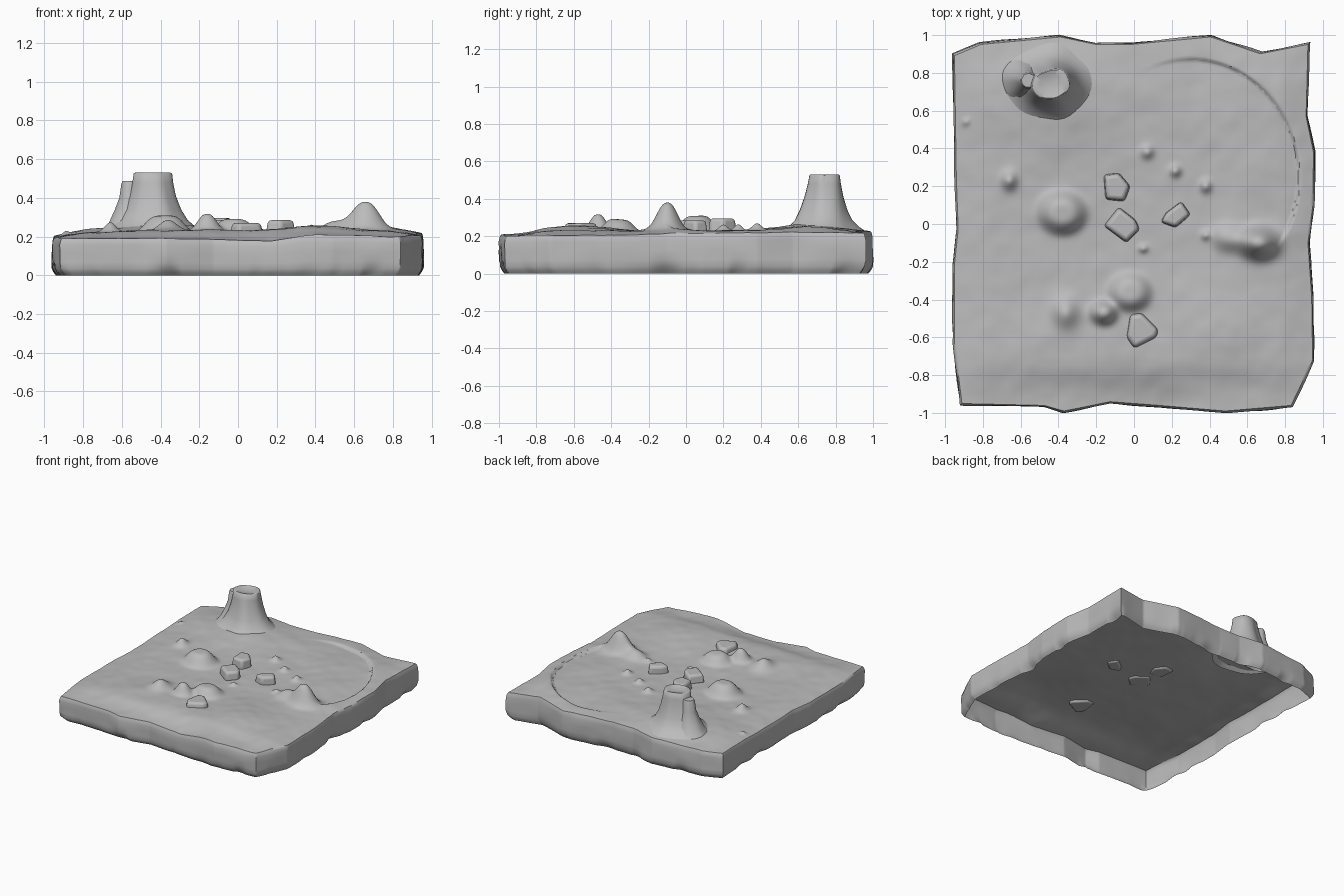
import bpy, bmesh, math
from mathutils import Vector, noise

if "Cube" in bpy.data.objects:
    bpy.data.objects.remove(bpy.data.objects["Cube"])

stone = bpy.data.materials.new("grey stone")
stone.use_nodes = True
GREY = (0.5, 0.5, 0.5, 1)
stone.diffuse_color = GREY
stone.node_tree.nodes["Principled BSDF"].inputs["Base Color"].default_value = GREY


def finish(bm, name, angle=50):
    mesh = bpy.data.meshes.new(name)
    bm.to_mesh(mesh)
    bm.free()
    obj = bpy.data.objects.new(name, mesh)
    bpy.context.collection.objects.link(obj)
    mesh.materials.append(stone)
    bpy.ops.object.select_all(action="DESELECT")
    obj.select_set(True)
    bpy.context.view_layer.objects.active = obj
    bpy.ops.object.shade_smooth_by_angle(angle=math.radians(angle))
    return obj


def along(points, t):
    """Linear interpolation through (position, value) pairs."""
    for (a, va), (b, vb) in zip(points, points[1:]):
        if t <= b:
            return va + (vb - va) * max(0, t - a) / (b - a)
    return points[-1][1]


def wobble(x, y, z=0.0):
    return noise.noise(Vector((x, y, z)))


def step(a, b, t):
    t = min(1, max(0, (t - a) / (b - a)))
    return t * t * (3 - 2 * t)


# Ragged outline of the slab
LEFT = [(-1, -.92), (-.65, -.96), (-.2, -.96), (0, -.94), (.3, -.95), (1, -.96)]
RIGHT = [(-1, .84), (-.75, .955), (-.4, .95), (-.1, .93), (.1, .955),
         (.4, .96), (.6, .92), (1, .93)]
FRONT = [(-1, -.96), (-.5, -.97), (-.38, -1), (-.1, -.95), (.2, -.97), (.6, -1), (1, -.97)]
BACK = [(-1, .9), (-.85, .96), (-.4, 1), (-.2, .96), (0, .96), (.45, 1), (.73, .91), (1, .96)]
FRONT_Z = [(-1, .19), (-.4, .19), (.15, .175), (.4, .21), (.65, .2), (1, .2)]

# Swells of the ground, then mounds on it: x, y, height, x spread, y spread, flatness
HILLS = [(.4, -.58, .03, .2, .2, 1), (-.3, -.65, .015, .3, .2, 1),
         (-.4, .66, .035, .28, .2, 1), (.1, .97, .018, .6, .12, 1)]
MOUNDS = [
    (.66, -.1, .15, .075, .06, 1.2),
    (.5, -.07, .05, .07, .055, 1.2), (-.38, .06, .085, .1, .09, 2),
    (-.36, -.47, .06, .05, .06, 1), (-.02, -.36, .065, .09, .08, 2),
    (-.16, -.47, .085, .05, .045, 1.3), (-.66, .23, .05, .03, .035, 1),
    (.07, .38, .035, .025, .025, 1), (.22, .28, .035, .022, .022, 1),
    (.38, .2, .035, .022, .025, 1), (.38, -.06, .025, .018, .018, 1),
    (.05, -.13, .025, .018, .015, 1), (-.89, .54, .015, .015, .015, 1),
]


def ground(x, y, bumps):
    # Gentle rise from the edges to the middle
    edge = .195 + .007 * x + .01 * step(-.5, 1, y)
    z = edge + .027 * step(1, .75, abs(x)) * step(1, .7, abs(y))
    z += (along(FRONT_Z, x) - z) * step(-.75, -1, y)
    # Shallow round basin with a sharp rim on the far side
    d = math.hypot((x - .3) / .58, (y - .25) / .63)
    a = math.atan2(y - .25, x - .3)
    rim = step(-.75, -.4, a) * step(2.1, 1.2, a)
    z += .011 * rim * (step(.975, 1.0, d) * step(1.3, 1.02, d) - step(1.0, .97, d) * step(.4, .9, d))
    for mx, my, h, sx, sy, flat in bumps:
        q = ((x - mx) / sx) ** 2 + ((y - my) / sy) ** 2
        if q < 12:
            z += h * math.exp(-(q ** flat) / 1.6)
    return z + .006 * wobble(x * 4, y * 4) + .003 * wobble(x * 11, y * 11)


def sheet(bm, n, scale, bumps, drop=0):
    """Grid fitted to the outline and lifted to the ground height."""
    grid = []
    for j in range(n + 1):
        v = 2 * j / n - 1
        row = []
        for i in range(n + 1):
            u = 2 * i / n - 1
            x0, x1 = along(LEFT, v), along(RIGHT, v)
            y0, y1 = along(FRONT, u), along(BACK, u)
            x = (x0 + (x1 - x0) * (u + 1) / 2) * scale
            y = (y0 + (y1 - y0) * (v + 1) / 2) * scale
            row.append(bm.verts.new((x, y, ground(x, y, bumps) - drop)))
        grid.append(row)
    for j in range(n):
        for i in range(n):
            bm.faces.new((grid[j][i], grid[j][i + 1], grid[j + 1][i + 1], grid[j + 1][i]))
    return grid


# Terrain with a ragged skirt, open underneath
N = 180
bm = bmesh.new()
grid = sheet(bm, N, .99, HILLS + MOUNDS)
last = (grid[0][:-1] + [r[N] for r in grid[:-1]]
        + grid[N][:0:-1] + [r[0] for r in grid[:0:-1]])
border = [p.co.copy() for p in last]
for k, swell in ((.93, .006), (.82, .01), (.6, .01), (.35, .01), (.18, .008), (.08, -.002), (0, -.015)):
    level = []
    for c in border:
        chip = max(0, wobble(c.x * 7, c.y * 7, 3)) * step(.35, 0, k)
        dent = .008 * wobble(c.x * 5, c.y * 5, k * 2) * step(1, .7, k)
        s = 1 + swell + dent - .04 * chip
        level.append(bm.verts.new((c.x * s, c.y * s, c.z * k)))
    for i in range(len(level)):
        n = (i + 1) % len(level)
        bm.faces.new((last[n], last[i], level[i], level[n]))
    last = level
finish(bm, "terrain_slab", 55)

# Plain ceiling below the mounds
bm = bmesh.new()
sheet(bm, 60, .985, HILLS, .006)
bmesh.ops.reverse_faces(bm, faces=bm.faces)
finish(bm, "underside")


def crag(name, x, y, profile, squash, seed):
    """Uneven turned column with a slightly sunken top."""
    bm = bmesh.new()
    sides, rings = 40, []
    for r, z in profile:
        loop = []
        for i in range(sides):
            a = 2 * math.pi * i / sides
            k = r * (1 + .16 * wobble(math.cos(a) * 1.3, math.sin(a) * 1.3, z * 3 + seed))
            loop.append(bm.verts.new((x + k * math.cos(a), y + k * squash * math.sin(a), z)))
        rings.append(loop)
    for low, high in zip(rings, rings[1:]):
        for i in range(sides):
            n = (i + 1) % sides
            bm.faces.new((low[i], low[n], high[n], high[i]))
    bm.faces.new(rings[-1])
    finish(bm, name)


crag("tall_crag", -.44, .74, [(.26, .225), (.22, .25), (.18, .285), (.15, .34), (.125, .41),
     (.108, .48), (.1, .525), (.092, .53), (.06, .522), (.02, .517)], .82, 2)
crag("crag_spur", -.555, .76, [(.16, .225), (.12, .27), (.085, .34), (.06, .4),
     (.05, .47), (.042, .488), (.02, .488)], .8, 7)


def boulder(name, corners, top):
    """Flat-topped rock: a bevelled prism narrowing upward."""
    bm = bmesh.new()
    center = sum((Vector(c) for c in corners), Vector((0, 0))) / len(corners)
    loops = []
    for z, s in ((.21, 1.04), (top, .9)):
        loops.append([bm.verts.new((*(center + (Vector(c) - center) * s), z)) for c in corners])
    bm.faces.new(loops[1])
    bm.faces.new(loops[0][::-1])
    for i in range(len(corners)):
        n = (i + 1) % len(corners)
        bm.faces.new((loops[0][i], loops[0][n], loops[1][n], loops[1][i]))
    obj = finish(bm, name)
    bevel = obj.modifiers.new("rounded_edges", "BEVEL")
    bevel.width = .018
    bevel.segments = 3


boulder("boulder_back", [(-.15, .13), (-.05, .12), (-.02, .2), (-.08, .27), (-.16, .26)], .295)
boulder("boulder_middle", [(-.16, -.01), (-.04, -.1), (.03, -.03), (.01, .02), (-.08, .09)], .285)
boulder("boulder_side", [(.14, .01), (.22, -.02), (.3, .05), (.25, .12), (.17, .06)], .285)
boulder("boulder_front", [(-.04, -.6), (0, -.66), (.12, -.6), (.13, -.56), (.04, -.47), (-.02, -.48)], .27)
